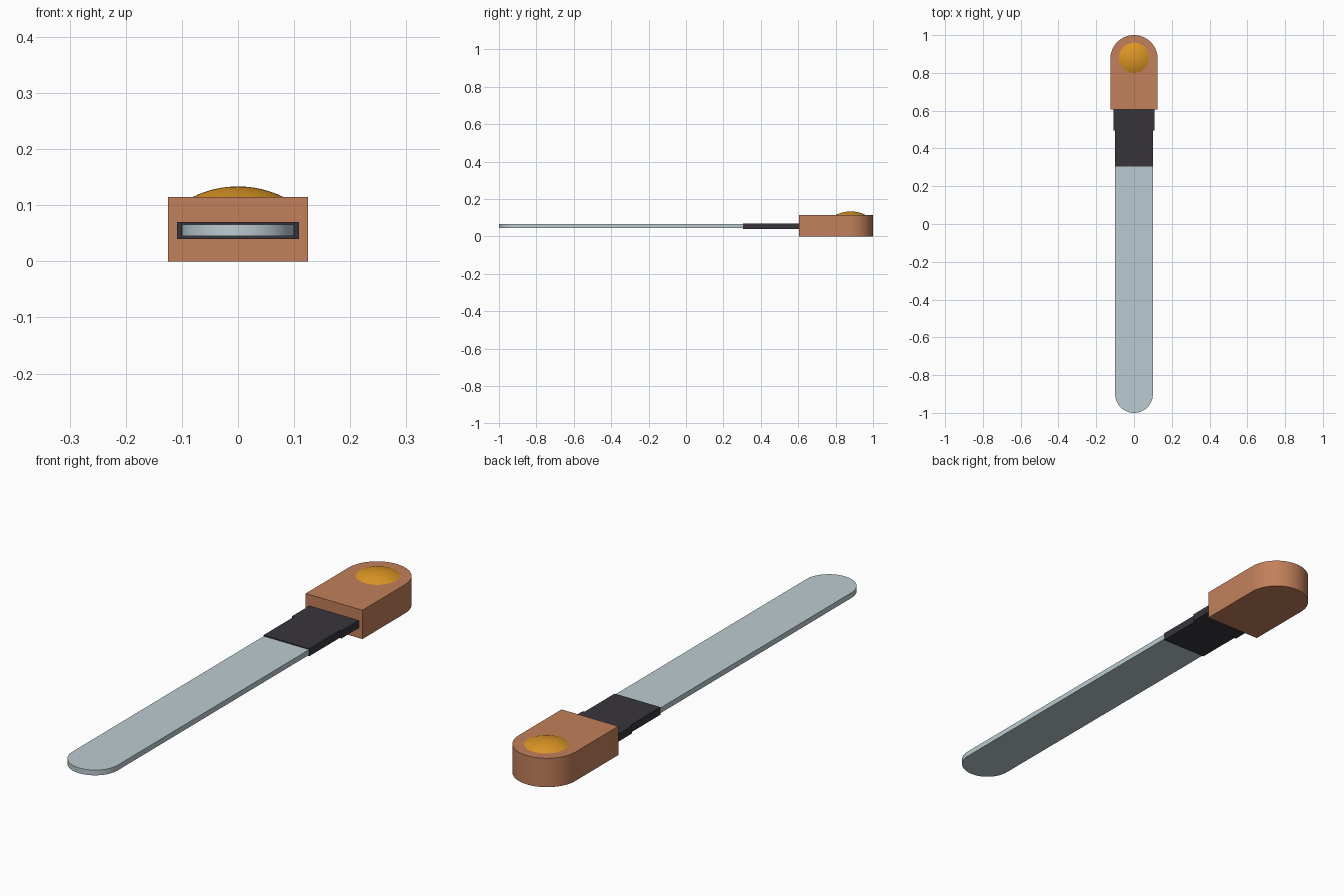
import bpy, bmesh, math

if "Cube" in bpy.data.objects:
    bpy.data.objects.remove(bpy.data.objects["Cube"])


def material(name, rgb):
    m = bpy.data.materials.new(name)
    m.diffuse_color = (*rgb, 1)
    m.use_nodes = True
    m.node_tree.nodes["Principled BSDF"].inputs["Base Color"].default_value = m.diffuse_color
    return m


copper = material("copper", (0.54, 0.215, 0.105))
steel = material("pale steel", (0.50, 0.60, 0.64))
charcoal = material("charcoal", (0.040, 0.036, 0.044))
amber = material("amber", (0.72, 0.305, 0.018))


def finish(name, bm, mat):
    bmesh.ops.recalc_face_normals(bm, faces=bm.faces)
    mesh = bpy.data.meshes.new(name)
    bm.to_mesh(mesh)
    bm.free()
    mesh.materials.append(mat)
    ob = bpy.data.objects.new(name, mesh)
    bpy.context.collection.objects.link(ob)
    bpy.ops.object.select_all(action="DESELECT")
    ob.select_set(True)
    bpy.context.view_layer.objects.active = ob
    bpy.ops.object.shade_smooth_by_angle(angle=math.radians(30))
    return ob


def plate(name, outline, z0, z1, mat):
    """Extrude a flat outline from z0 to z1."""
    bm = bmesh.new()
    face = bm.faces.new([bm.verts.new((x, y, z0)) for x, y in outline])
    top = bmesh.ops.extrude_face_region(bm, geom=[face])["geom"]
    for v in top:
        if isinstance(v, bmesh.types.BMVert):
            v.co.z = z1
    return finish(name, bm, mat)


def round_end(r, y_flat, y_tip, steps=32):
    """Strip outline, square at y_flat and semicircular at y_tip."""
    s = 1 if y_tip > y_flat else -1
    arc = [(r * math.cos(math.pi * i / steps),
            y_tip - s * r + s * r * math.sin(math.pi * i / steps))
           for i in range(steps + 1)]
    return arc + [(-r, y_flat), (r, y_flat)]


# Handle block and long flat blade
plate("handle", round_end(0.125, 0.605, 1.0), 0, 0.115, copper)
plate("blade", round_end(0.1, 0.32, -1.0), 0.045, 0.066, steel)

# Dark stepped sleeve joining blade to handle
half = [(0.101, 0.305), (0.101, 0.495), (0.109, 0.495), (0.109, 0.62)]
plate("sleeve", half + [(-x, y) for x, y in reversed(half)], 0.04, 0.07, charcoal)

# Shallow domed button: a spherical cap
base_r, height, segs, rings = 0.08, 0.0185, 48, 8
R = (base_r ** 2 + height ** 2) / (2 * height)
span = math.asin(base_r / R)
bm = bmesh.new()
apex = bm.verts.new((0, 0.88, 0.115 + height))
prev = None
for k in range(1, rings + 1):
    a = span * k / rings
    z = 0.115 + height - R * (1 - math.cos(a))
    ring = [bm.verts.new((R * math.sin(a) * math.cos(2 * math.pi * i / segs),
                          0.88 + R * math.sin(a) * math.sin(2 * math.pi * i / segs), z))
            for i in range(segs)]
    for i in range(segs):
        j = (i + 1) % segs
        bm.faces.new((apex, ring[i], ring[j]) if prev is None
                     else (prev[i], ring[i], ring[j], prev[j]))
    prev = ring
bm.faces.new(prev)
finish("button", bm, amber)
